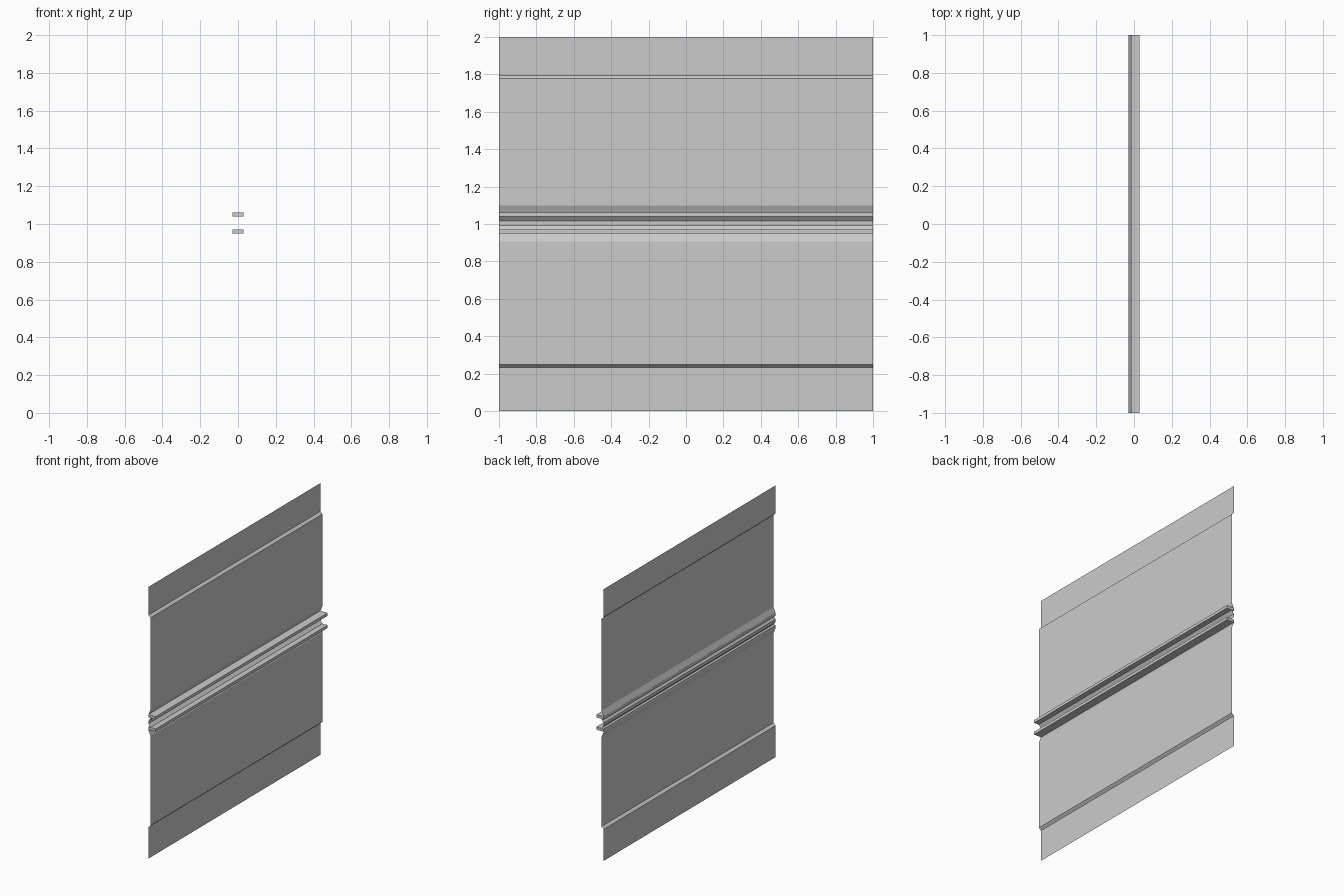
import bpy, bmesh

if "Cube" in bpy.data.objects:
    bpy.data.objects.remove(bpy.data.objects["Cube"])


def extrude_profile(name, pts, closed=False):
    """Sweep an (x, z) profile along y; closed profiles get end caps."""
    bm = bmesh.new()
    a = [bm.verts.new((x, -1, z)) for x, z in pts]
    b = [bm.verts.new((x, 1, z)) for x, z in pts]
    n = len(pts)
    for i in range(n if closed else n - 1):
        j = (i + 1) % n
        bm.faces.new((a[i], a[j], b[j], b[i]))
    if closed:
        bm.faces.new(a)
        bm.faces.new(b[::-1])
        bmesh.ops.recalc_face_normals(bm, faces=bm.faces)
    me = bpy.data.meshes.new(name)
    bm.to_mesh(me)
    bm.free()
    ob = bpy.data.objects.new(name, me)
    bpy.context.collection.objects.link(ob)
    return ob


BACK, PANEL = -0.03, -0.012

# Thin stepped sheets above and below the ribs
extrude_profile("upper_panel", [(BACK, 1.06), (PANEL, 1.10), (PANEL, 1.777),
                                (BACK, 1.793), (BACK, 2.0)])
extrude_profile("lower_panel", [(BACK, 0.0), (BACK, 0.232), (PANEL, 0.248),
                                (PANEL, 0.906), (BACK, 0.95)])

# Recessed web between the ribs
extrude_profile("middle_web", [(-0.01, 0.97), (BACK, 0.993),
                               (BACK, 1.015), (-0.01, 1.04)])

# Two solid horizontal ribs
for name, z0 in (("upper_rib", 1.04), ("lower_rib", 0.95)):
    z1 = z0 + 0.021
    extrude_profile(name, [(-0.03, z0), (0.03, z0), (0.03, z1), (-0.03, z1)], True)
